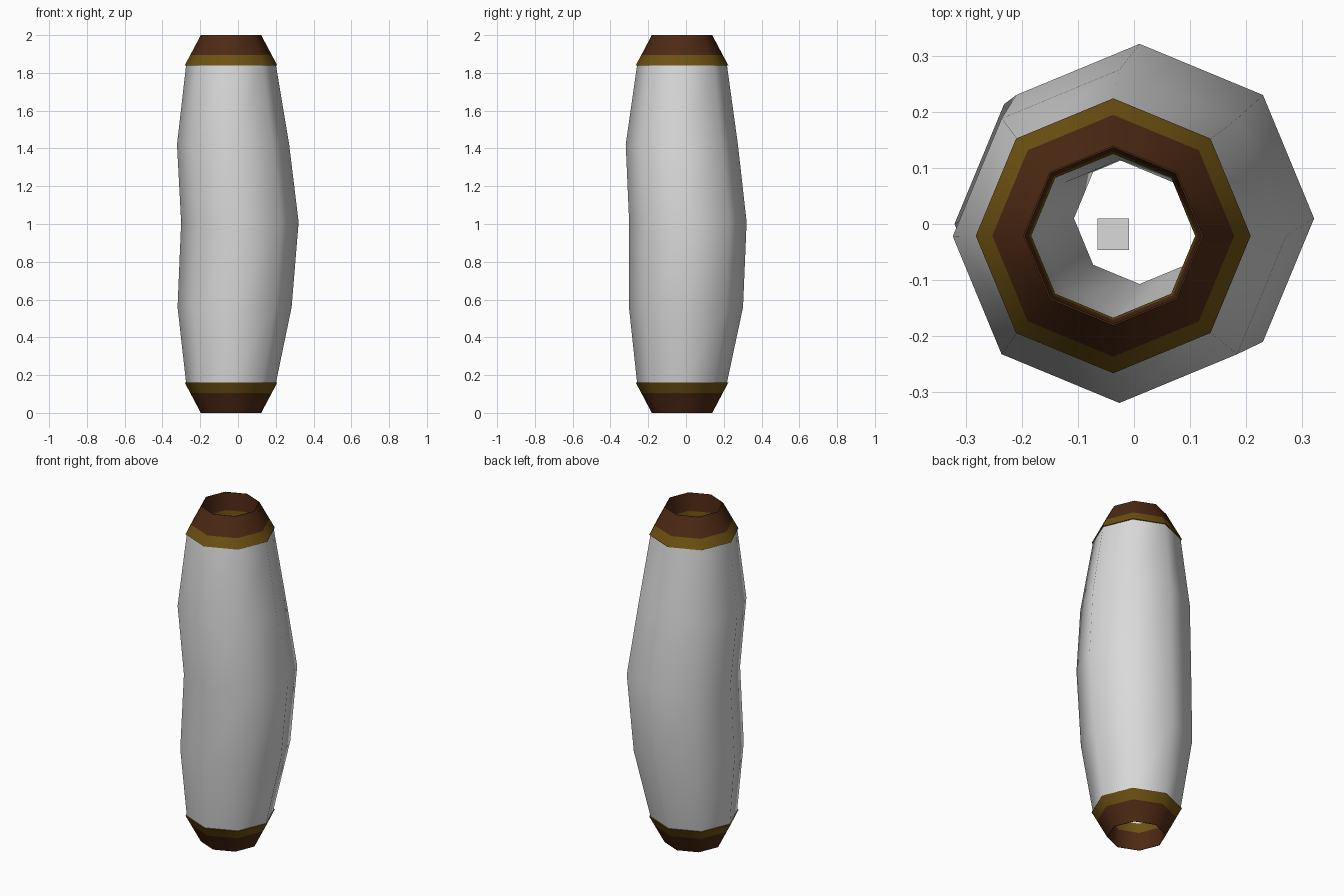
import bpy, math

if "Cube" in bpy.data.objects:
    bpy.data.objects.remove(bpy.data.objects["Cube"])

SIDES = 8


def material(name, rgb):
    m = bpy.data.materials.new(name)
    m.diffuse_color = (*rgb, 1)
    m.use_nodes = True
    m.node_tree.nodes["Principled BSDF"].inputs["Base Color"].default_value = m.diffuse_color
    return m


GREY = material("pale_grey", (0.7, 0.7, 0.7))
BROWN = material("dark_brown", (0.075, 0.022, 0.007))
GOLD = material("dull_gold", (0.155, 0.083, 0.006))


def smooth(obj):
    bpy.ops.object.select_all(action='DESELECT')
    obj.select_set(True)
    bpy.context.view_layer.objects.active = obj
    bpy.ops.object.shade_smooth_by_angle(angle=math.radians(50))


def loft(name, rings, mats, rule=None):
    """Join octagon rings (cx, cy, radius, z); faces look out when going up."""
    verts, faces = [], []
    for cx, cy, r, z in rings:
        for i in range(SIDES):
            a = 2 * math.pi * i / SIDES
            verts.append((cx + r * math.cos(a), cy + r * math.sin(a), z))
    for k in range(len(rings) - 1):
        for i in range(SIDES):
            j = (i + 1) % SIDES
            a, b = k * SIDES, (k + 1) * SIDES
            faces.append((a + i, a + j, b + j, b + i))
    me = bpy.data.meshes.new(name)
    me.from_pydata(verts, [], faces)
    for m in mats:
        me.materials.append(m)
    if rule:
        for p in me.polygons:
            p.material_index = rule(p.center.z)
    obj = bpy.data.objects.new(name, me)
    bpy.context.collection.objects.link(obj)
    smooth(obj)
    return obj


CX, CY = -0.037, -0.021

# Bent thick-walled tube: outer wall going up, inner wall going down
outer = [(CX, CY, 0.238, 0.16), (-0.018, 0.0, 0.302, 0.56), (0.01, 0.01, 0.311, 1.01),
         (-0.026, -0.022, 0.297, 1.42), (CX, CY, 0.238, 1.84)]
inner_radius = [0.146, 0.136, 0.117, 0.136, 0.146]
inner = [(x, y, r, z) for (x, y, _, z), r in zip(outer, inner_radius)]
loft("tube_body", outer + inner[::-1], [GREY])

# Hollow tapered end caps: gold band next to the body, brown towards the end
profile = [(0.236, 0.16), (0.245, 0.16), (0.2155, 0.105), (0.16, 0.0),
           (0.157, 0.0), (0.150, 0.105), (0.146, 0.16)]
top = [(CX, CY, r, 2 - z) for r, z in profile]
bottom = [(CX, CY, r, z) for r, z in reversed(profile)]
for name, rings in (("top_cap", top), ("bottom_cap", bottom)):
    loft(name, rings, [BROWN, GOLD], lambda z: 1 if abs(z - 1) < 0.895 else 0)

# Small cube floating in the core
bpy.ops.mesh.primitive_cube_add(size=0.056, location=(CX, -0.018, 1.0))
cube = bpy.context.object
cube.name = "core_cube"
cube.data.materials.append(GREY)
